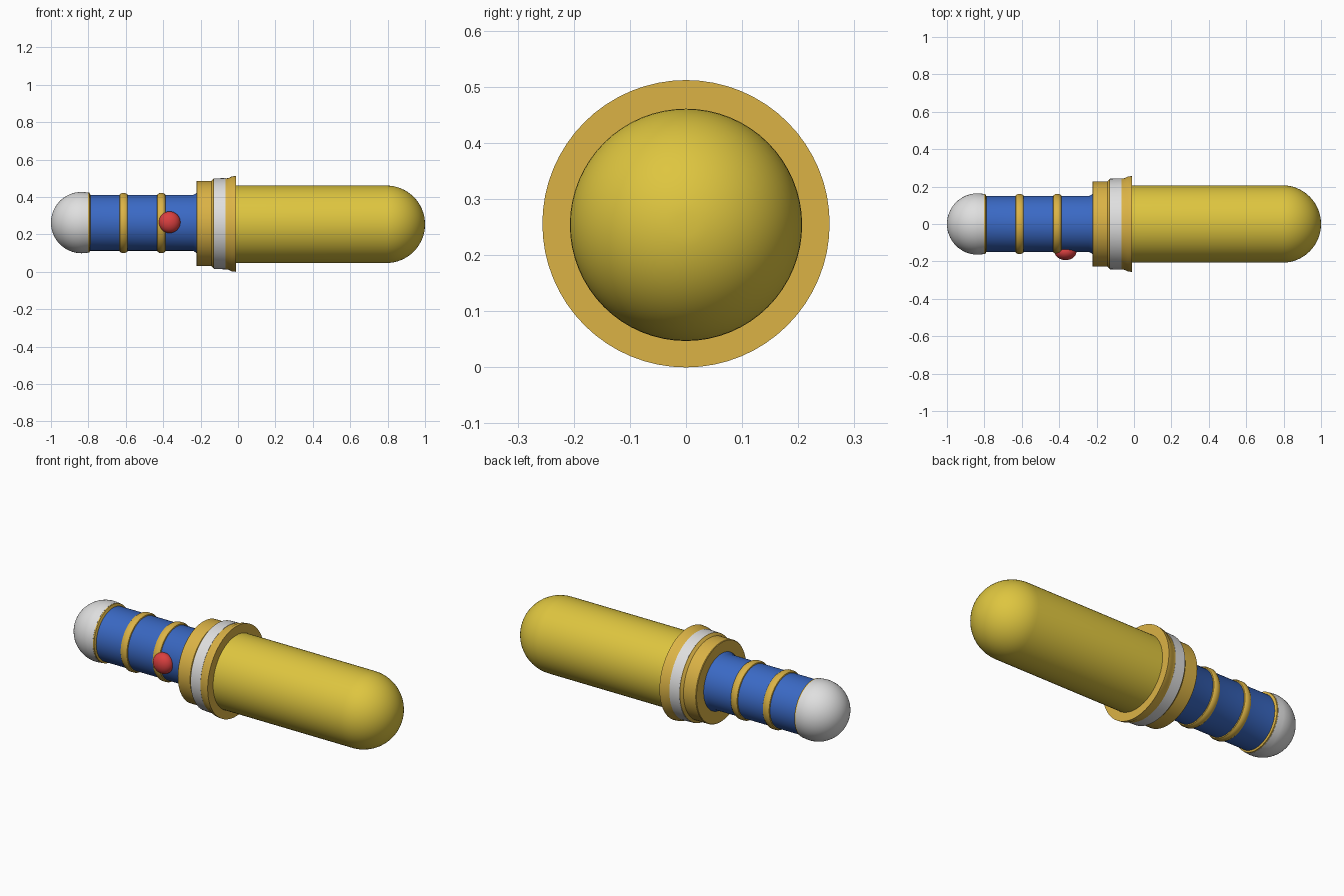
import bpy, bmesh, math
from mathutils import Matrix, Vector

cube = bpy.data.objects.get("Cube")
if cube:
    bpy.data.objects.remove(cube, do_unlink=True)


def material(name, rgb):
    m = bpy.data.materials.new(name)
    m.use_nodes = True
    m.diffuse_color = (*rgb, 1)
    m.node_tree.nodes["Principled BSDF"].inputs["Base Color"].default_value = (*rgb, 1)
    return m


yellow = material("bright yellow", (0.73, 0.56, 0.05))
gold = material("gold", (0.71, 0.45, 0.06))
blue = material("blue", (0.042, 0.14, 0.55))
white = material("off white", (0.74, 0.74, 0.74))
red = material("red", (0.70, 0.05, 0.05))


def finish(name, bm, mat):
    bmesh.ops.recalc_face_normals(bm, faces=bm.faces)
    mesh = bpy.data.meshes.new(name)
    bm.to_mesh(mesh)
    bm.free()
    mesh.materials.append(mat)
    obj = bpy.data.objects.new(name, mesh)
    bpy.context.collection.objects.link(obj)
    bpy.ops.object.select_all(action='DESELECT')
    obj.select_set(True)
    bpy.context.view_layer.objects.active = obj
    bpy.ops.object.shade_smooth_by_angle(angle=math.radians(35))
    return obj


def lathe(name, profile, mat, z, segments=64):
    """Turn an (x, radius) profile around the long axis at height z."""
    bm = bmesh.new()
    pts = [(profile[0][0], 0)] + profile + [(profile[-1][0], 0)]
    verts = [bm.verts.new((x, 0, z + r)) for x, r in pts]
    edges = [bm.edges.new(pair) for pair in zip(verts, verts[1:])]
    bmesh.ops.spin(bm, geom=verts + edges, cent=(0, 0, z), axis=(1, 0, 0),
                   angle=math.tau, steps=segments, use_duplicate=False)
    bmesh.ops.remove_doubles(bm, verts=bm.verts, dist=1e-5)
    return finish(name, bm, mat)


def dome(tip, radius, side, steps=16):
    """Quarter circle from the tip to the full radius; side is the tip's direction."""
    return [(tip - side * radius * (1 - math.cos(a)), radius * math.sin(a))
            for a in (math.pi / 2 * i / steps for i in range(1, steps + 1))]


# Long rounded body
lathe("long_body", [(-0.03, 0.207)] + dome(1.0, 0.207, 1)[::-1], yellow, 0.254)

# Grip with rounded rings
GRIP_Z = 0.261
lathe("grip", [(-0.81, 0.149), (-0.24, 0.149), (-0.222, 0.16), (-0.21, 0.16)], blue, GRIP_Z)
for name, x in (("grip_ring_rear", -0.612), ("grip_ring_front", -0.41)):
    lathe(name, [(x - 0.024, 0.145), (x - 0.02, 0.154), (x - 0.01, 0.16),
                 (x + 0.01, 0.16), (x + 0.02, 0.154), (x + 0.024, 0.145)], gold, GRIP_Z)

# Rounded end cap and its thin trim
lathe("end_cap", dome(-1.0, 0.164, -1) + [(-0.802, 0.161)], white, GRIP_Z + 0.002)
lathe("end_trim", [(-0.802, 0.16), (-0.795, 0.16), (-0.787, 0.145)], gold, GRIP_Z + 0.002)

# Stepped collar with a pale band
lathe("collar_rear", [(-0.223, 0.224), (-0.22, 0.227), (-0.143, 0.227),
                      (-0.13, 0.241), (-0.12, 0.241)], gold, 0.258)
lathe("collar_band", [(-0.128, 0.242), (-0.066, 0.244)], white, 0.257)
lathe("collar_flange", [(-0.068, 0.243), (-0.05, 0.245), (-0.033, 0.254),
                        (-0.012, 0.256)], gold, 0.256)

# Flattened round button on the front
bm = bmesh.new()
place = Matrix.Translation(Vector((-0.366, -0.149, 0.265)))
bmesh.ops.create_uvsphere(bm, u_segments=32, v_segments=16, radius=0.058,
                          matrix=place @ Matrix.Diagonal((1, 0.76, 1, 1)))
finish("button", bm, red)
